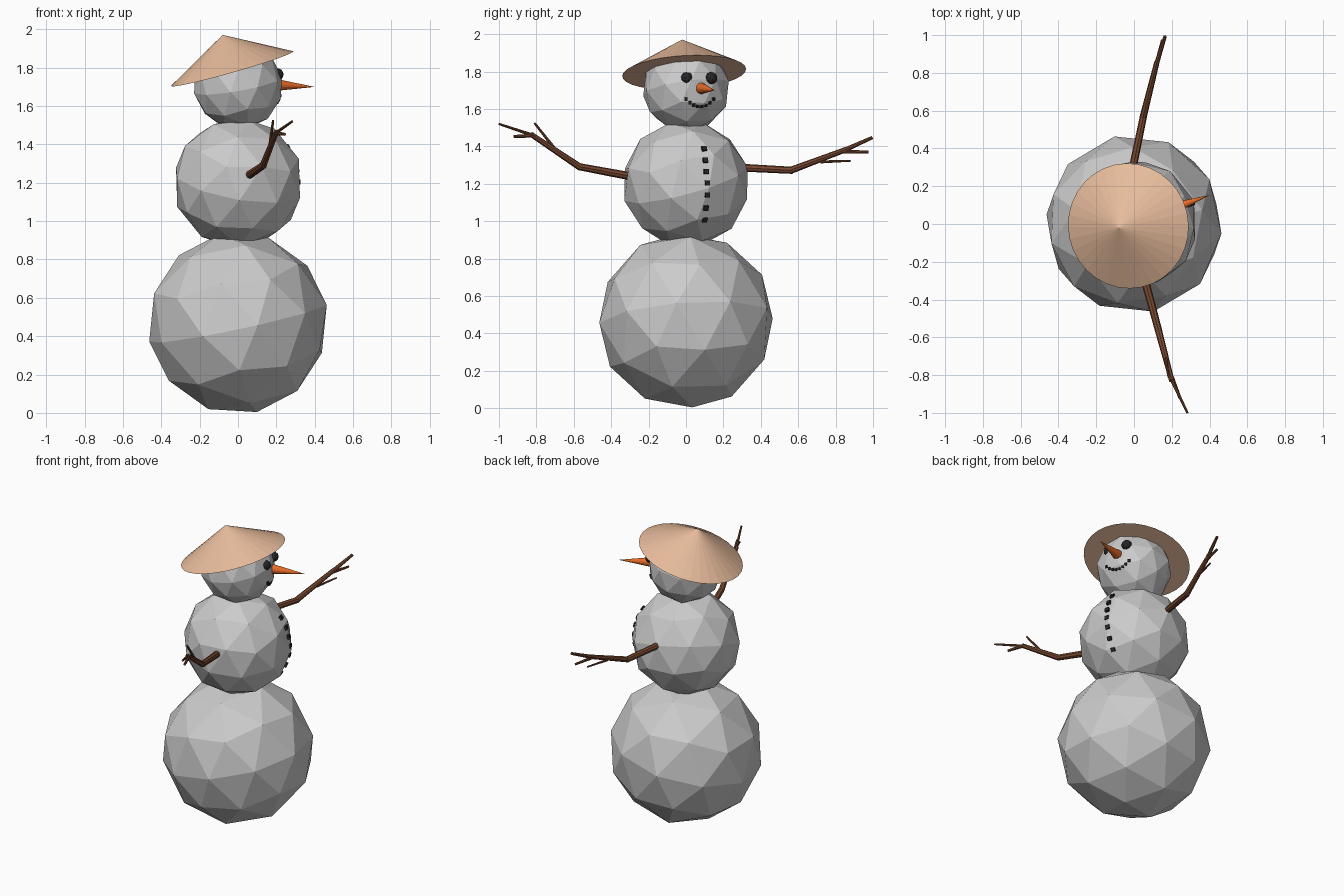
import bpy, bmesh
from math import radians, sqrt
from mathutils import Vector, Matrix

if "Cube" in bpy.data.objects:
    bpy.data.objects.remove(bpy.data.objects["Cube"])


def material(name, rgb):
    m = bpy.data.materials.new(name)
    m.diffuse_color = (*rgb, 1)
    m.use_nodes = True
    m.node_tree.nodes["Principled BSDF"].inputs["Base Color"].default_value = m.diffuse_color
    return m


COAL = material("coal", (0.02, 0.02, 0.02))
WOOD = material("wood", (0.19, 0.065, 0.03))
CARROT = material("carrot", (0.8, 0.15, 0.02))
STRAW = material("straw", (0.8, 0.5, 0.33))


def finish(name, bm, mat=None):
    mesh = bpy.data.meshes.new(name)
    bm.to_mesh(mesh)
    bm.free()
    ob = bpy.data.objects.new(name, mesh)
    bpy.context.collection.objects.link(ob)
    if mat:
        mesh.materials.append(mat)


def ball(name, centre, radius, turn=(0, 0, 0), mat=None, subdivisions=2):
    rx, ry, rz = (radians(a) for a in turn)
    rot = Matrix.Rotation(ry, 4, 'Y') @ Matrix.Rotation(rx, 4, 'X') @ Matrix.Rotation(rz, 4, 'Z')
    bm = bmesh.new()
    bmesh.ops.create_icosphere(bm, subdivisions=subdivisions, radius=radius,
                               matrix=Matrix.Translation(centre) @ rot)
    finish(name, bm, mat)


def stick(bm, a, b, r1, r2, sides=8):
    a, b = Vector(a), Vector(b)
    d = b - a
    rot = d.to_track_quat('Z', 'Y').to_matrix().to_4x4()
    bmesh.ops.create_cone(bm, cap_ends=True, segments=sides, radius1=r1, radius2=r2,
                          depth=d.length, matrix=Matrix.Translation((a + b) / 2) @ rot)


def pebbles(name, points, centre, radius, size):
    """Small cubes seated on the +x side of a ball, given as (y, z)."""
    bm = bmesh.new()
    c = Vector(centre)
    for y, z in points:
        n = Vector((sqrt(radius ** 2 - (y - c.y) ** 2 - (z - c.z) ** 2), y - c.y, z - c.z))
        rot = n.to_track_quat('X', 'Z').to_matrix().to_4x4()
        bmesh.ops.create_cube(bm, size=size, matrix=Matrix.Translation(c + n) @ rot)
    finish(name, bm, COAL)


# Three stacked snowballs
MID, HEAD = (0, 0, 1.2), (0, 0, 1.71)
ball("lower_ball", (0, 0, 0.468), 0.475, (4, -12, 12))
ball("middle_ball", MID, 0.342, (15, 10, 40))
ball("head_ball", HEAD, 0.235, (8, -10, 25))

# Eyes
for side, (x, y) in {"left": (0.205, 0.135 - 0.13), "right": (0.172, 0.135)}.items():
    ball(side + "_eye", (x, y, 1.765), 0.033, (10, 20, 30), COAL)

# Mouth and buttons
mouth = [(0.073 + 0.0105 * k, 1.614 + 0.0008 * k * k) for k in (-7, -5, -3, -1, 1, 3, 5, 7)]
pebbles("mouth", mouth, HEAD, 0.226, 0.016)
buttons = [(0.096, 1.385), (0.102, 1.324), (0.107, 1.265), (0.112, 1.204),
           (0.112, 1.142), (0.105, 1.072), (0.098, 1.01)]
pebbles("buttons", buttons, MID, 0.328, 0.026)

# Carrot nose
bm = bmesh.new()
stick(bm, (0.2, 0.08, 1.71), (0.4, 0.153, 1.7), 0.031, 0, 16)
finish("nose", bm, CARROT)

# Branch arms: (start, end, start radius, end radius)
arms = {
    "left_arm": [
        ((0.05, -0.27, 1.235), (0.133, -0.575, 1.292), 0.022, 0.019),
        ((0.13, -0.565, 1.288), (0.2, -0.83, 1.465), 0.019, 0.014),
        ((0.197, -0.82, 1.46), (0.283, -1.0, 1.52), 0.009, 0.006),
        ((0.2, -0.81, 1.458), (0.243, -0.92, 1.453), 0.011, 0.008),
        ((0.165, -0.7, 1.385), (0.183, -0.81, 1.525), 0.009, 0.006),
    ],
    "right_arm": [
        ((-0.01, 0.28, 1.287), (0.05, 0.57, 1.272), 0.021, 0.019),
        ((0.047, 0.56, 1.272), (0.122, 0.86, 1.385), 0.019, 0.014),
        ((0.12, 0.85, 1.381), (0.165, 0.995, 1.447), 0.013, 0.009),
        ((0.115, 0.83, 1.373), (0.15, 0.975, 1.37), 0.011, 0.007),
        ((0.09, 0.72, 1.317), (0.125, 0.88, 1.323), 0.008, 0.005),
    ],
}
for name, branches in arms.items():
    bm = bmesh.new()
    for b in branches:
        stick(bm, *b)
    finish(name, bm, WOOD)

# Tilted straw hat with a closed underside
bm = bmesh.new()
stick(bm, (-0.03, -0.01, 1.795), (-0.08, -0.021, 1.971), 0.332, 0, 32)
finish("hat", bm, STRAW)
